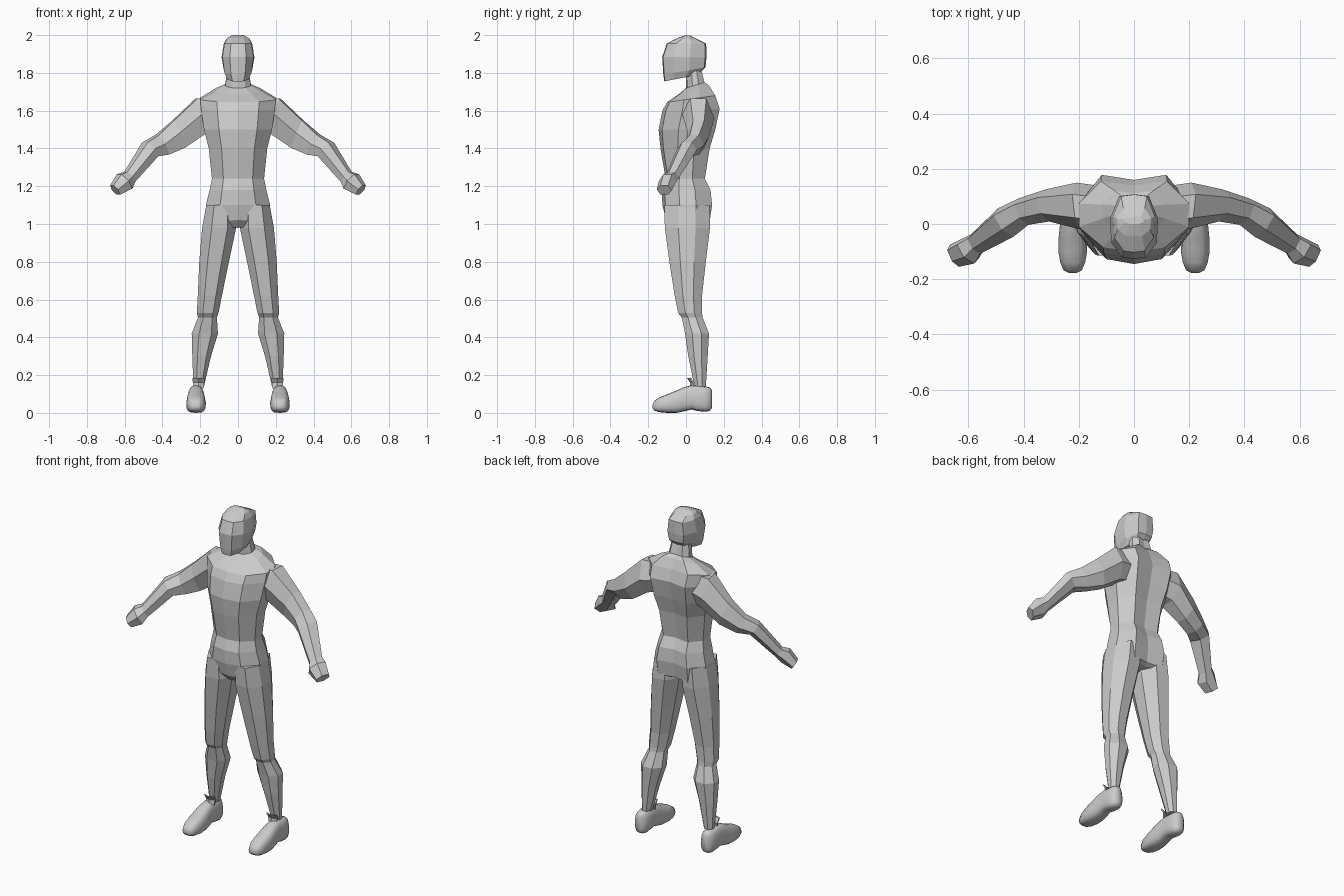
import bpy, bmesh, math
from mathutils import Vector

grey = bpy.data.materials.new("plain grey")
grey.diffuse_color = (0.6, 0.6, 0.6, 1)


def loft(name, rings, mirror=False, smooth=False):
    """Skin a list of equal-length point rings and cap both ends."""
    bm = bmesh.new()
    loops = [[bm.verts.new(p) for p in r] for r in rings]
    n = len(loops[0])
    for a, b in zip(loops, loops[1:]):
        for i in range(n):
            j = (i + 1) % n
            bm.faces.new((a[i], a[j], b[j], b[i]))
    bm.faces.new(loops[0])
    bm.faces.new(loops[-1])
    if mirror:
        geom = bm.verts[:] + bm.edges[:] + bm.faces[:]
        bmesh.ops.mirror(bm, geom=geom, axis='X', merge_dist=-1)
    bmesh.ops.recalc_face_normals(bm, faces=bm.faces)
    mesh = bpy.data.meshes.new(name)
    bm.to_mesh(mesh)
    bm.free()
    mesh.materials.append(grey)
    ob = bpy.data.objects.new(name, mesh)
    bpy.context.collection.objects.link(ob)
    if smooth:
        bpy.ops.object.select_all(action='DESELECT')
        ob.select_set(True)
        bpy.context.view_layer.objects.active = ob
        bpy.ops.object.shade_smooth_by_angle(angle=math.radians(50))
    return ob


def half_ring(template, zf, zb, w, yf, yb):
    """Symmetric ring from a half outline of (width factor, depth factor)."""
    half = [(fx * w, yf + (yb - yf) * t, zf + (zb - zf) * t) for fx, t in template]
    return half + [(-x, y, z) for x, y, z in half[-2:0:-1]]


# Torso with neck: front height, back height, half width, front y, back y
body = [(0, 0), (.56, .06), (1, .35), (1, .68), (.6, 1), (0, .94)]
loft("torso", [half_ring(body, *r) for r in [
    (.98, 1.0, .09, -.07, .10), (1.02, 1.01, .165, -.105, .125),
    (1.10, 1.10, .17, -.125, .138), (1.18, 1.18, .15, -.128, .13),
    (1.24, 1.24, .138, -.108, .10), (1.40, 1.40, .155, -.135, .125),
    (1.50, 1.50, .18, -.145, .155), (1.60, 1.61, .195, -.125, .178),
    (1.645, 1.68, .20, -.10, .155), (1.69, 1.735, .115, -.035, .12),
    (1.72, 1.75, .068, .0, .098), (1.82, 1.82, .055, .0, .08)]])

# Head
skull = [(0, 0), (.5, .02), (.95, .25), (1, .62), (.62, .97), (0, 1)]
loft("head", [half_ring(skull, *r) for r in [
    (1.755, 1.79, .058, -.115, .065), (1.79, 1.83, .075, -.12, .103),
    (1.885, 1.88, .087, -.126, .108), (1.955, 1.955, .075, -.102, .107),
    (1.985, 1.978, .062, -.045, .06), (2.0, 1.997, .035, .0, .025)]])

# Arms with closed hands: centre, up half-vector (x, z), forward half-vector (x, y)
hexagon = [(.95, -.5), (.95, .5), (.1, 1), (-.95, .5), (-.95, -.5), (-.1, -1)]
arm = []
for c, u, v in [
    ((.14, .06, 1.58), (.02, .09), (0, -.08)),
    ((.20, .065, 1.57), (.02, .10), (-.01, -.085)),
    ((.315, .067, 1.475), (.03, .076), (-.01, -.058)),
    ((.40, .045, 1.42), (.028, .055), (-.02, -.048)),
    ((.465, .005, 1.395), (.03, .038), (-.03, -.052)),
    ((.573, -.072, 1.25), (.022, .027), (-.018, -.036)),
    ((.60, -.098, 1.225), (.03, .04), (-.025, -.045)),
    ((.651, -.115, 1.18), (.018, .026), (-.018, -.04))]:
    U, V = Vector((u[0], 0, u[1])), Vector((v[0], v[1], 0))
    arm.append([Vector(c) + a * U + b * V for a, b in hexagon])
loft("arms", arm, mirror=True)

# Legs: height, inner x, outer x, front y, back y
octagon = [(.25, .03), (.72, 0), (1, .3), (1, .68), (.72, 1), (.28, .98), (0, .68), (0, .3)]
loft("legs", [[(xi + (xo - xi) * a, yf + (yb - yf) * b, z) for a, b in octagon]
              for z, xi, xo, yf, yb in [
    (1.10, .02, .168, -.115, .125), (.98, .01, .19, -.112, .127),
    (.80, .048, .205, -.088, .105), (.62, .085, .213, -.06, .085),
    (.53, .103, .218, -.042, .085), (.505, .112, .212, -.022, .088),
    (.42, .106, .245, -.005, .122), (.30, .143, .242, .012, .115),
    (.14, .18, .236, .045, .105)]], mirror=True)

# Shoes: y, sole height, top height, half width
shoe = []
for y, z0, z1, w in [
    (-.177, .025, .042, .014), (-.168, .012, .064, .033), (-.14, .004, .083, .045),
    (-.10, .0, .098, .052), (-.05, .0, .118, .051), (-.01, .008, .137, .047),
    (.03, .018, .146, .043), (.06, .010, .144, .043), (.10, .006, .14, .043),
    (.125, .010, .136, .034), (.138, .025, .12, .018)]:
    ring = []
    for k in range(16):
        a = math.tau * k / 16
        s, c = math.sin(a), math.cos(a)
        up = math.copysign(abs(s) ** .7, s)
        side = math.copysign(abs(c) ** .6, c)
        taper = 1 - .14 * max(up, 0)
        ring.append((.222 + w * side * taper, y, (z0 + z1) / 2 + up * (z1 - z0) / 2))
    shoe.append(ring)
loft("shoes", shoe, mirror=True, smooth=True)

# Shoe tongues rising in front of the ankles
loft("shoe_tongues", [[(.209 + sx * w, y + dy, z) for sx, dy in
                       ((-1, .012), (0, 0), (1, .012), (1, .022), (0, .01), (-1, .022))]
                      for z, w, y in [(.13, .026, .018), (.16, .03, .022), (.185, .032, .005)]],
     mirror=True)
